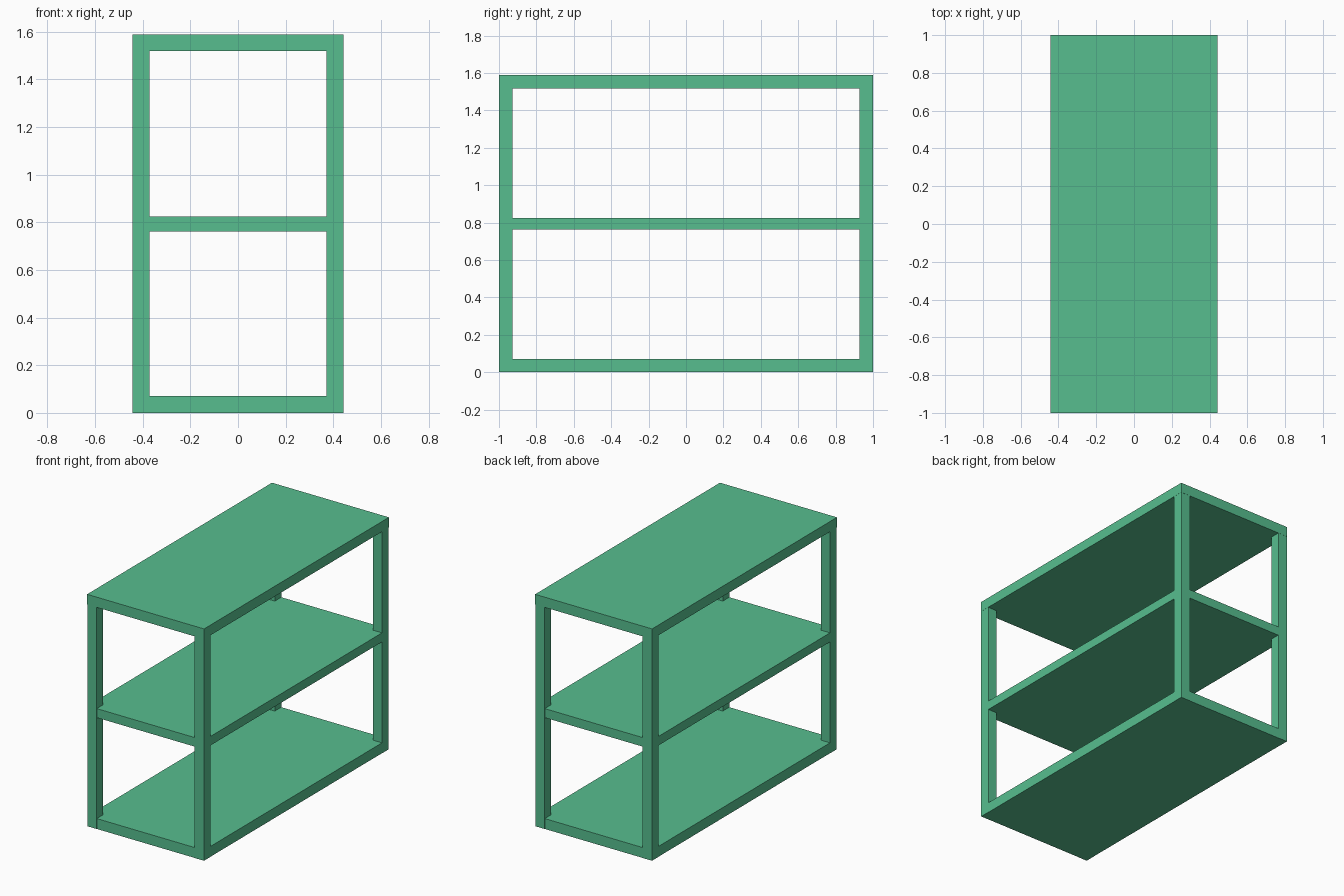
import bpy

if "Cube" in bpy.data.objects:
    bpy.data.objects.remove(bpy.data.objects["Cube"])

W, D, H = 0.443, 1.0, 1.588   # half width, half depth, height
POST = 0.072
TOP_Z = 1.518

green = bpy.data.materials.new("green_paint")
green.diffuse_color = (0.095, 0.515, 0.274, 1)
green.use_nodes = True
green.node_tree.nodes["Principled BSDF"].inputs["Base Color"].default_value = green.diffuse_color


def box(name, x0, x1, y0, y1, z0, z1):
    bpy.ops.mesh.primitive_cube_add(
        size=1, location=((x0 + x1) / 2, (y0 + y1) / 2, (z0 + z1) / 2))
    ob = bpy.context.object
    ob.name = name
    ob.scale = (x1 - x0, y1 - y0, z1 - z0)
    bpy.ops.object.transform_apply(location=False, rotation=False, scale=True)
    ob.data.materials.append(green)
    return ob


def shelf(name, z0, z1, inset):
    w, d = W - inset, D - inset
    return box(name, -w, w, -d, d, z0, z1)


# Three full-size boards
shelf("top_board", TOP_Z, H, 0)
shelf("middle_shelf", 0.762, 0.824, 0.002)
shelf("bottom_shelf", 0.0, 0.071, 0.002)

# Four square corner posts, from the floor up to the top board
for sx, side in ((-1, "left"), (1, "right")):
    for sy, end in ((-1, "front"), (1, "back")):
        xs = sorted((sx * (W - 0.001), sx * (W - POST)))
        ys = sorted((sy * (D - 0.001), sy * (D - POST)))
        box(f"{end}_{side}_post", *xs, *ys, 0.0, TOP_Z)
